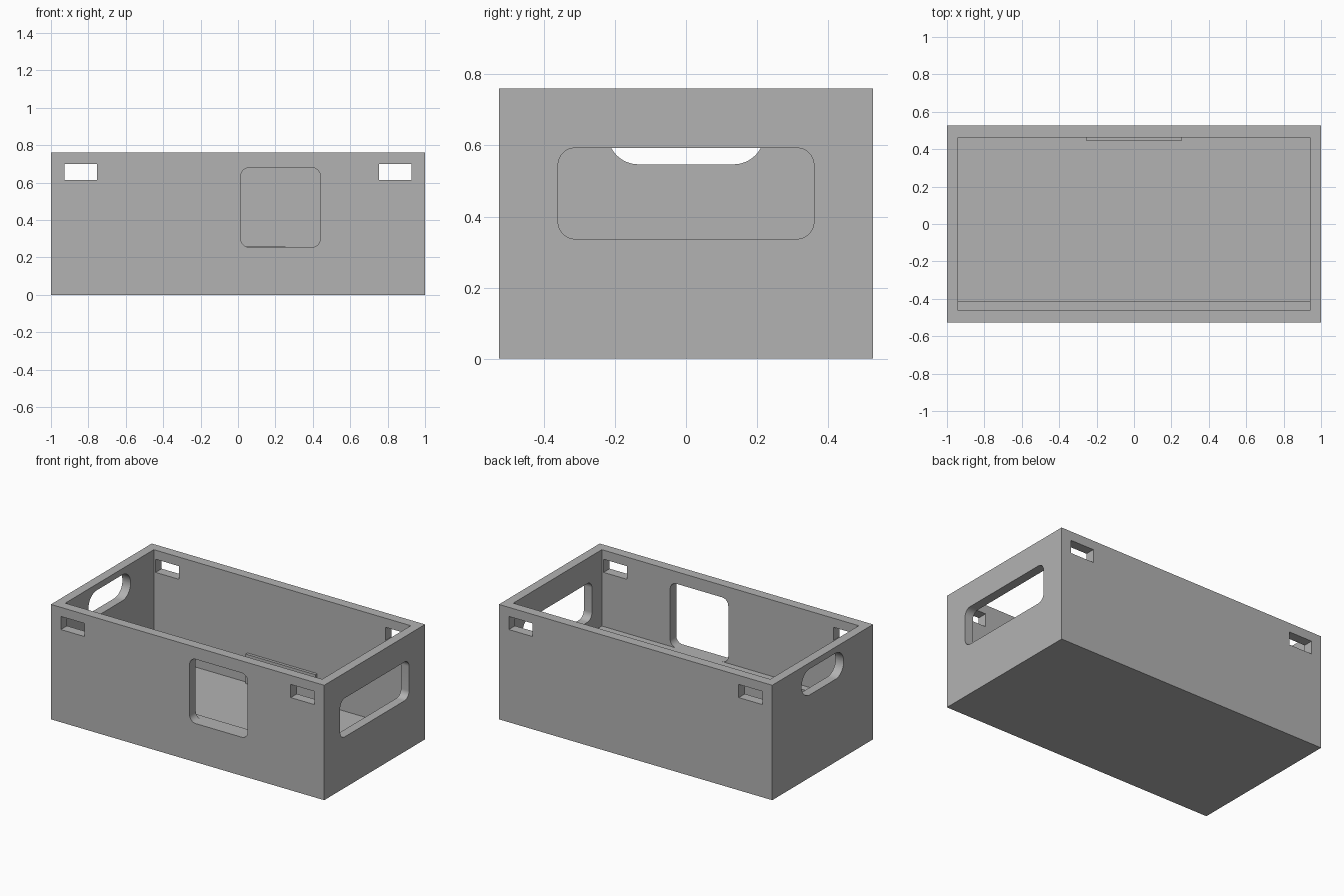
import bpy, bmesh
from math import cos, sin, pi
from mathutils import Vector

if "Cube" in bpy.data.objects:
    bpy.data.objects.remove(bpy.data.objects["Cube"], do_unlink=True)

# Outer size, wall inner faces and support height
HX, HY, H = 1.0, 0.527, 0.76
IX, IY, FLOOR = 0.94, 0.463, 0.065
SHELF = 0.255

grey = bpy.data.materials.new("light_grey")
grey.use_nodes = True
COLOUR = (0.45, 0.45, 0.45, 1)
grey.diffuse_color = COLOUR
grey.node_tree.nodes["Principled BSDF"].inputs["Base Color"].default_value = COLOUR


def add_object(name, bm):
    bmesh.ops.recalc_face_normals(bm, faces=bm.faces)
    mesh = bpy.data.meshes.new(name)
    bm.to_mesh(mesh)
    bm.free()
    mesh.materials.append(grey)
    obj = bpy.data.objects.new(name, mesh)
    bpy.context.collection.objects.link(obj)
    return obj


def box(name, low, high):
    bm = bmesh.new()
    bmesh.ops.create_cube(bm, size=1)
    low, high = Vector(low), Vector(high)
    for v in bm.verts:
        v.co = (low + high) / 2 + v.co * (high - low)
    return add_object(name, bm)


def rounded_prism(name, place, u0, u1, z0, z1, r, steps=12):
    """Rounded rectangle in (u, z), spanned between place(u, z, 0) and place(u, z, 1)."""
    corners = [(u1 - r, z1 - r), (u0 + r, z1 - r), (u0 + r, z0 + r), (u1 - r, z0 + r)]
    outline = []
    for i, (u, z) in enumerate(corners):
        for k in range(steps + 1):
            a = (i + k / steps) * pi / 2
            outline.append((u + r * cos(a), z + r * sin(a)))
    bm = bmesh.new()
    ends = [[bm.verts.new(place(u, z, t)) for u, z in outline] for t in (0, 1)]
    bm.faces.new(ends[0])
    bm.faces.new(ends[1])
    n = len(outline)
    for i in range(n):
        j = (i + 1) % n
        bm.faces.new((ends[0][i], ends[0][j], ends[1][j], ends[1][i]))
    return add_object(name, bm)


# Open-topped case and the shapes cut from it
case = box("case", (-HX, -HY, 0), (HX, HY, H))
cutters = [
    box("cavity", (-IX, -IY, FLOOR), (IX, IY, 1)),
    # Front window
    rounded_prism("front_opening", lambda u, z, t: (u, -0.6 + 0.2 * t, z),
                  0.015, 0.44, SHELF, 0.68, 0.045),
    # Wide window on the left end
    rounded_prism("left_opening", lambda u, z, t: (0.9 + 0.2 * t, u, z),
                  -0.36, 0.36, 0.337, 0.593, 0.048),
    # Round-ended slot on the right end
    rounded_prism("right_opening", lambda u, z, t: (-1.1 + 0.2 * t, u, z),
                  -0.22, 0.22, 0.547, 0.719, 0.0855),
]
# Strap slots near the upper corners, through front and back walls
for side in (-1, 1):
    x0, x1 = sorted((side * 0.755, side * 0.927))
    cutters.append(box("strap_slot", (x0, -0.7, 0.613), (x1, 0.7, 0.70)))

for cutter in cutters:
    cutter.hide_render = True
    mod = case.modifiers.new(cutter.name, "BOOLEAN")
    mod.operation = "DIFFERENCE"
    mod.solver = "EXACT"
    mod.object = cutter

# Bake the cuts and drop the cutters
bpy.context.view_layer.update()
graph = bpy.context.evaluated_depsgraph_get()
cut_mesh = bpy.data.meshes.new_from_object(case.evaluated_get(graph))
case.modifiers.clear()
case.data = cut_mesh
for cutter in cutters:
    bpy.data.objects.remove(cutter, do_unlink=True)

# Inner supports: full-width front ledge and short rear tab
box("front_ledge", (-IX, -IY, FLOOR), (IX, -0.415, SHELF))
box("rear_tab", (-0.255, 0.444, FLOOR), (0.255, IY, SHELF + 0.005))

# Smooth the rounded corners only
bpy.ops.object.select_all(action="DESELECT")
case.select_set(True)
bpy.context.view_layer.objects.active = case
bpy.ops.object.shade_smooth_by_angle(angle=pi / 6)
